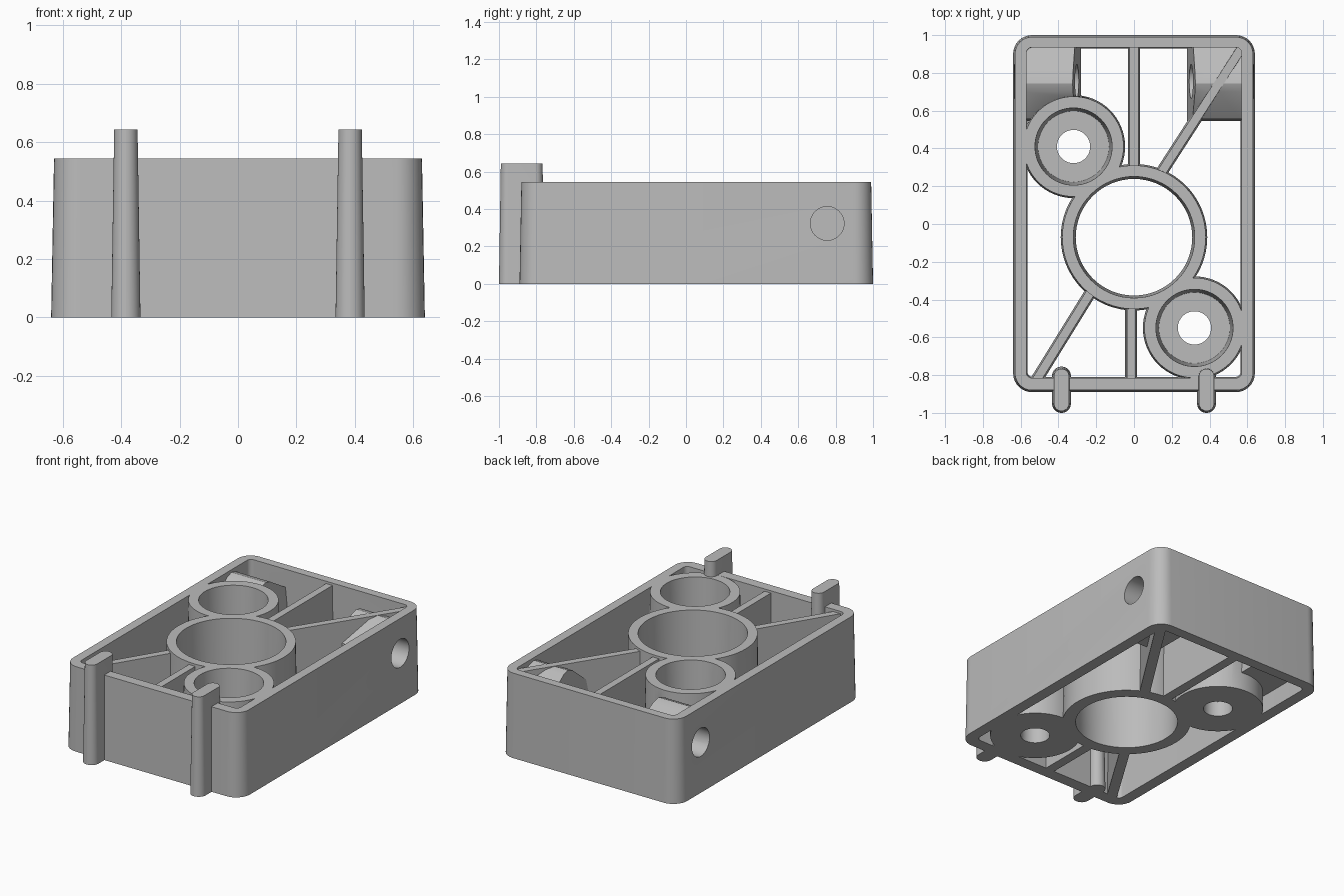
import bpy, bmesh, math
from mathutils import Vector

if "Cube" in bpy.data.objects:
    bpy.data.objects.remove(bpy.data.objects["Cube"], do_unlink=True)

grey = bpy.data.materials.new("plain grey")
grey.use_nodes = True
grey.diffuse_color = (0.5, 0.5, 0.5, 1)
grey.node_tree.nodes["Principled BSDF"].inputs["Base Color"].default_value = (0.5, 0.5, 0.5, 1)

HEIGHT = 0.545


def rounded_rect(x0, x1, y0, y1, r, steps=8):
    """Counter-clockwise outline with rounded corners."""
    corners = [(x1 - r, y1 - r), (x0 + r, y1 - r), (x0 + r, y0 + r), (x1 - r, y0 + r)]
    points = []
    for i, (cx, cy) in enumerate(corners):
        for k in range(steps + 1):
            a = math.pi / 2 * (i + k / steps)
            points.append((cx + r * math.cos(a), cy + r * math.sin(a)))
    return points


def circle(cx, cy, r, n=64):
    return [(cx + r * math.cos(2 * math.pi * k / n), cy + r * math.sin(2 * math.pi * k / n))
            for k in range(n)]


def strip(a, b, width):
    """Outline of a straight rib between two points."""
    a, b = Vector(a), Vector(b)
    d = (b - a).normalized() * width / 2
    n = Vector((-d.y, d.x))
    return [a - n, b - n, b + n, a + n]


def loft(name, low, high):
    """Closed solid between two matching loops of 3D points."""
    bm = bmesh.new()
    lo = [bm.verts.new(p) for p in low]
    hi = [bm.verts.new(p) for p in high]
    bm.faces.new(lo[::-1])
    bm.faces.new(hi)
    for i in range(len(lo)):
        j = (i + 1) % len(lo)
        bm.faces.new((lo[i], lo[j], hi[j], hi[i]))
    bmesh.ops.recalc_face_normals(bm, faces=bm.faces)
    mesh = bpy.data.meshes.new(name)
    bm.to_mesh(mesh)
    bm.free()
    mesh.materials.append(grey)
    ob = bpy.data.objects.new(name, mesh)
    bpy.context.collection.objects.link(ob)
    return ob


def prism(name, low, high, z0, z1):
    return loft(name, [(p[0], p[1], z0) for p in low], [(p[0], p[1], z1) for p in high])


def combine(target, tool, operation):
    """Apply a boolean and drop the tool object."""
    mod = target.modifiers.new("join", 'BOOLEAN')
    mod.operation, mod.solver, mod.object = operation, 'EXACT', tool
    deps = bpy.context.evaluated_depsgraph_get()
    mesh = bpy.data.meshes.new_from_object(target.evaluated_get(deps))
    target.modifiers.clear()
    target.data = mesh
    bpy.data.objects.remove(tool, do_unlink=True)


# Drafted outer frame, open above and below
housing = prism("housing", rounded_rect(-0.64, 0.64, -0.89, 1.0, 0.1),
                rounded_rect(-0.63, 0.63, -0.88, 0.99, 0.09), 0, HEIGHT)
cavity = prism("cavity", rounded_rect(-0.565, 0.565, -0.81, 0.93, 0.03),
               rounded_rect(-0.57, 0.57, -0.815, 0.935, 0.03), -0.01, HEIGHT + 0.01)
combine(housing, cavity, 'DIFFERENCE')

# Side bosses with a ridged top, set in the rear corners
for s in (-1, 1):
    profile = [(0.545, 0.12), (0.95, 0.12), (0.95, 0.42), (0.79, 0.517),
               (0.745, 0.528), (0.70, 0.512), (0.555, 0.39)]
    inner = [(s * (0.28 + 0.045 * (z - 0.12) / 0.41), y, z) for y, z in profile]
    outer = [(s * 0.6, y, z) for y, z in profile]
    combine(housing, loft("side_boss", inner, outer), 'UNION')

# Stiffening ribs
ribs = [((0, 0.27), (0, 0.96)), ((-0.015, -0.41), (-0.015, -0.85)),
        ((0.13, 0.25), (0.575, 0.94)), ((-0.21, -0.33), (-0.525, -0.84))]
for a, b in ribs:
    rib = prism("rib", strip(a, b, 0.063), strip(a, b, 0.046), 0, HEIGHT - 0.015)
    combine(housing, rib, 'UNION')

# Central ring and the two screw bosses
screws = [(-0.32, 0.41), (0.32, -0.55)]
tubes = [((0, -0.07), 0.38)] + [(c, 0.265) for c in screws]
for c, r in tubes:
    combine(housing, prism("tube", circle(*c, r + 0.008), circle(*c, r), 0, HEIGHT), 'UNION')

# Front guide pins, taller than the frame
for s in (-1, 1):
    x = s * 0.384
    pin = prism("guide_pin", rounded_rect(x - 0.05, x + 0.05, -1.0, -0.755, 0.0499),
                rounded_rect(x - 0.04, x + 0.04, -0.99, -0.767, 0.0399), 0, 0.643)
    combine(housing, pin, 'UNION')

# Bores: wide centre opening, counterbores and screw holes
bores = [((0, -0.07), 0.308, 0.322, -0.02)]
for c in screws:
    bores += [(c, 0.188, 0.205, 0.1), (c, 0.088, 0.088, -0.02)]
for c, r0, r1, z0 in bores:
    bore = prism("bore", circle(*c, r0), circle(*c, r1), z0, HEIGHT + 0.02)
    combine(housing, bore, 'DIFFERENCE')

# Cross holes through the side walls and their bosses
for s in (-1, 1):
    loop = circle(0.755, 0.323, 0.09, 48)
    hole = loft("cross_hole", [(s * 0.2, y, z) for y, z in loop],
                [(s * 0.7, y, z) for y, z in loop])
    combine(housing, hole, 'DIFFERENCE')

# Smooth curved walls, crisp edges
bpy.ops.object.select_all(action='DESELECT')
housing.select_set(True)
bpy.context.view_layer.objects.active = housing
bpy.ops.object.shade_smooth_by_angle(angle=math.radians(30))
